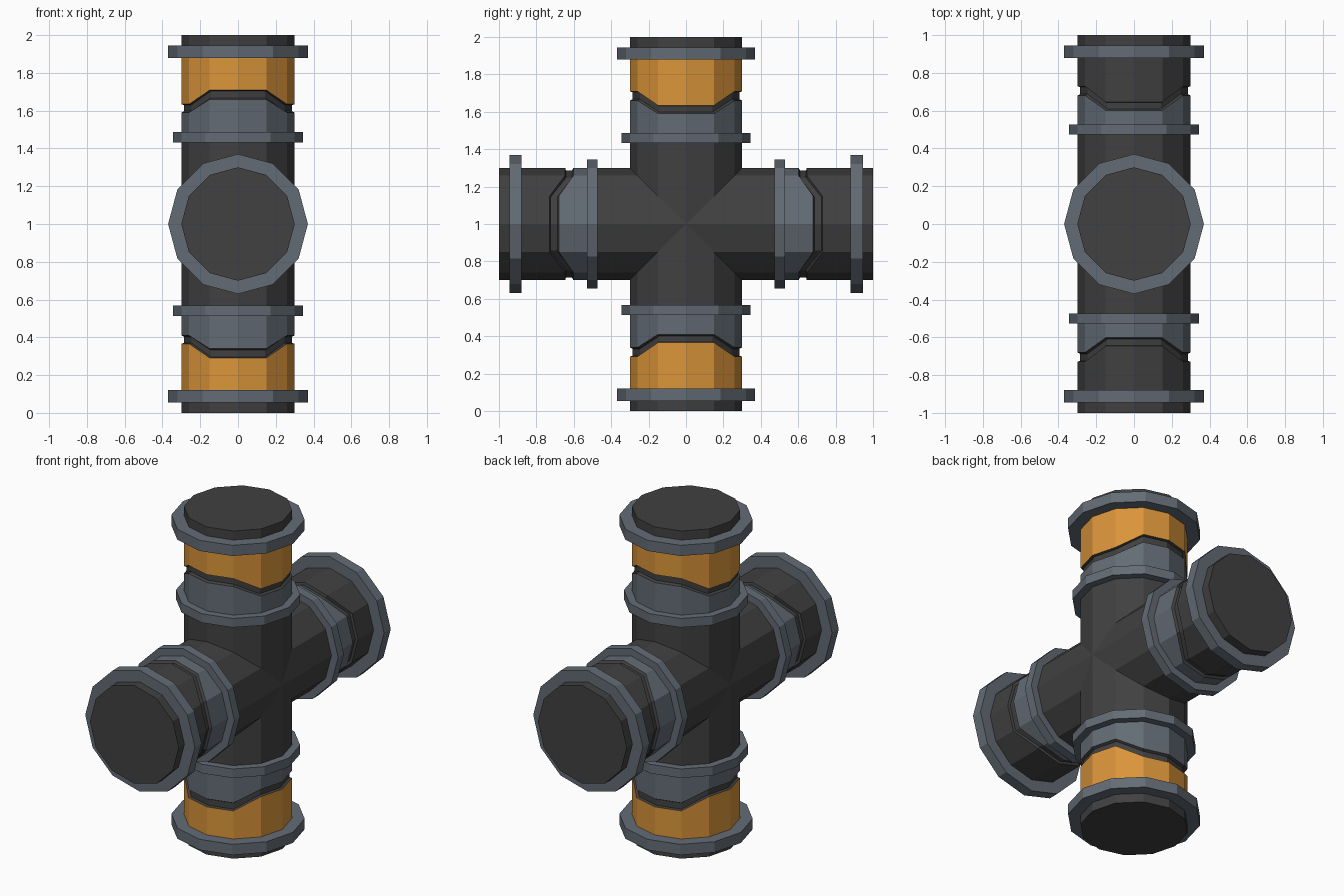
import bpy, bmesh, math
from mathutils import Vector

if "Cube" in bpy.data.objects:
    bpy.data.objects.remove(bpy.data.objects["Cube"])

SIDES = 12
R = 0.3


def material(name, rgb):
    m = bpy.data.materials.new(name)
    m.diffuse_color = (*rgb, 1)
    m.use_nodes = True
    m.node_tree.nodes["Principled BSDF"].inputs["Base Color"].default_value = m.diffuse_color
    return m


DARK = material("dark_pipe", (0.052, 0.052, 0.052))
GRAY = material("blue_gray_metal", (0.125, 0.148, 0.176))
ORANGE = material("orange_band", (0.70, 0.30, 0.042))


def pipe_arm(name, axis, v_axis, collar, low, high, far_on_sides, band):
    """One arm of the cross: rings of 12 points lofted outward from the mitred centre."""
    def zigzag(shift_low, shift_high):
        def f(c, s):
            on_side = abs(c) > 0.7
            return high + shift_high if on_side == far_on_sides else low + shift_low
        return f

    def flat(d):
        return lambda c, s: d

    # (distance along the arm, radius, material of the strip that ends here)
    c0, c1 = collar
    rings = [
        (lambda c, s: R * abs(s), R, 0),              # mitre at the centre
        (flat(c0), R, 0),                             # plain pipe
        (flat(c0), 0.345, 1), (flat(c1), 0.345, 1), (flat(c1), R, 1),  # inner collar
        (zigzag(0, 0), R, 1),                         # sleeve with wavy edge
        (zigzag(0.008, 0.008), 0.285, 0),             # groove
        (zigzag(0.040, 0.045), 0.285, 0),
        (zigzag(0.044, 0.049), R, 0),
        (flat(0.88), R, 2),                           # coloured band
        (flat(0.88), 0.37, 1), (flat(0.945), 0.37, 1), (flat(0.945), R, 1),  # end collar
        (flat(1.0), R, 0),                            # end stub
    ]
    bm = bmesh.new()
    u, v, w = Vector((1, 0, 0)), Vector(v_axis), Vector(axis)
    prev = None
    for dist, r, mat in rings:
        loop = []
        for i in range(SIDES):
            a = 2 * math.pi * i / SIDES
            c, s = math.cos(a), math.sin(a)
            loop.append(bm.verts.new(u * r * c + v * r * s + w * dist(c, s) + Vector((0, 0, 1))))
        if prev:
            for i in range(SIDES):
                j = (i + 1) % SIDES
                f = bm.faces.new((prev[i], prev[j], loop[j], loop[i]))
                f.material_index = mat
        prev = loop
    bm.faces.new(prev).material_index = 0             # end cap
    bm.normal_update()
    # make the end cap, and so the whole arm, face outward
    bmesh.ops.recalc_face_normals(bm, faces=bm.faces[:])
    bm.faces.ensure_lookup_table()
    if bm.faces[-1].normal.dot(w) < 0:
        bmesh.ops.reverse_faces(bm, faces=bm.faces[:])
    me = bpy.data.meshes.new(name)
    bm.to_mesh(me)
    bm.free()
    for m in (DARK, GRAY, band):
        me.materials.append(m)
    ob = bpy.data.objects.new(name, me)
    bpy.context.collection.objects.link(ob)


for sign, up, side in ((1, "upper", "back"), (-1, "lower", "front")):
    pipe_arm(up + "_pipe_arm", (0, 0, sign), (0, 1, 0), (0.432, 0.487), 0.59, 0.66, False, ORANGE)
    pipe_arm(side + "_pipe_arm", (0, sign, 0), (0, 0, 1), (0.473, 0.528), 0.602, 0.68, True, DARK)
